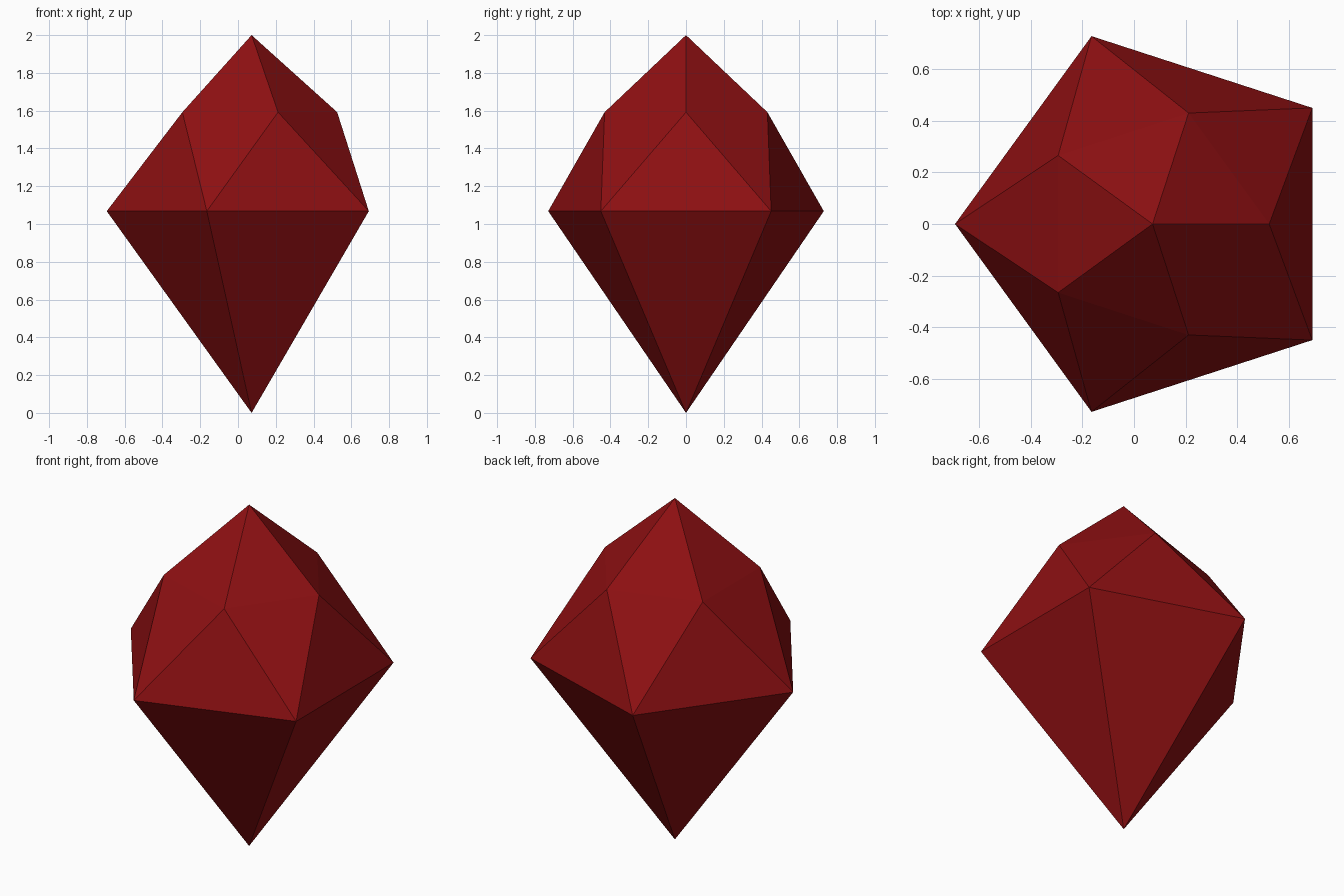
import bpy, bmesh
from math import cos, sin, pi

if "Cube" in bpy.data.objects:
    bpy.data.objects.remove(bpy.data.objects["Cube"])

CX = 0.072                      # gem axis, offset so the bounds are centred
N = 5


def ring(bm, radius, z, start):
    return [bm.verts.new((CX + radius * cos(start + 2 * pi * i / N),
                          radius * sin(start + 2 * pi * i / N), z)) for i in range(N)]


red = bpy.data.materials.new("deep red")
red.diffuse_color = (0.27, 0.005, 0.006, 1)
red.use_nodes = True
red.node_tree.nodes["Principled BSDF"].inputs["Base Color"].default_value = red.diffuse_color

bm = bmesh.new()
top = bm.verts.new((CX, 0, 2.0))
tip = bm.verts.new((CX, 0, 0.0))
crown = ring(bm, 0.453, 1.592, 0)
girdle = ring(bm, 0.767, 1.068, pi / N)

for i in range(N):
    j = (i + 1) % N
    bm.faces.new((top, crown[i], crown[j]))             # upper half of kite facet
    bm.faces.new((crown[i], girdle[i], crown[j]))       # lower half of kite facet
    bm.faces.new((crown[j], girdle[i], girdle[j]))      # triangular crown facet
    bm.faces.new((tip, girdle[j], girdle[i]))           # long pavilion facet
bmesh.ops.recalc_face_normals(bm, faces=bm.faces)

mesh = bpy.data.meshes.new("gem")
bm.to_mesh(mesh)
bm.free()
mesh.materials.append(red)
gem = bpy.data.objects.new("gem", mesh)
bpy.context.collection.objects.link(gem)
